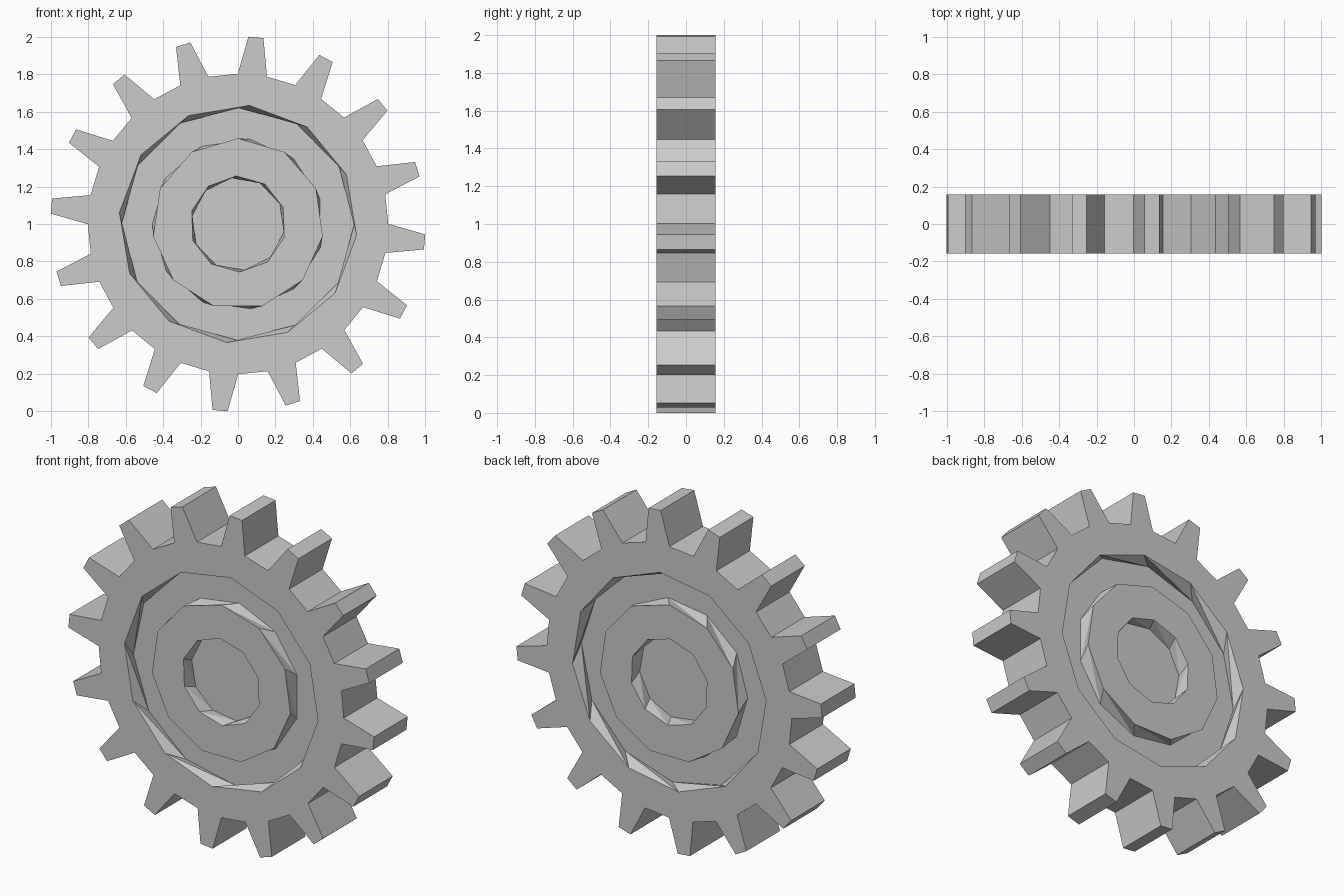
import bpy, bmesh
from math import sin, cos, radians

if "Cube" in bpy.data.objects:
    bpy.data.objects.remove(bpy.data.objects["Cube"])

TEETH, HALF, DEPTH = 16, 0.157, 0.08
bm = bmesh.new()


def polar(r, deg, y):
    a = radians(deg)
    return bm.verts.new((r * cos(a), y, 1 + r * sin(a)))


def loop_edges(verts):
    return [bm.edges.get((a, b)) or bm.edges.new((a, b))
            for a, b in zip(verts, verts[1:] + verts[:1])]


def ring(r, n, phase, y):
    return [polar(r, phase + 360 * i / n, y) for i in range(n)]


def wall(a, b, tri=False):
    n = len(a)
    for i in range(n):
        j = (i + 1) % n
        if tri:
            bm.faces.new((a[i], a[j], b[j]))
            bm.faces.new((a[i], b[j], b[i]))
        else:
            bm.faces.new((a[i], a[j], b[j], b[i]))


def fill(*loops):
    edges = [e for l in loops for e in loop_edges(l)]
    bmesh.ops.triangle_fill(bm, edges=edges, use_beauty=True)


def tooth_outline(y):
    out = []
    for i in range(TEETH):
        c = 84.5 + i * 360 / TEETH
        out += [polar(r, c + d, y) for r, d in
                ((0.803, -5.6), (1.003, -2.3), (1.003, 2.3), (0.803, 5.6))]
    return out


# Toothed rim
outlines = {s: tooth_outline(s * HALF) for s in (-1, 1)}
wall(outlines[-1], outlines[1])

# Both faces: ring groove, raised hub and shallow centre recess
for s, outline in outlines.items():
    top, low = s * HALF, s * (HALF - DEPTH)
    groove_top = ring(0.637, 12, 84.5, top)
    groove_low = ring(0.632, 12, 93, low)
    hub_low = ring(0.458, 11, 82, low)
    hub_top = ring(0.458, 11, 90, top)
    bore_top = ring(0.257, 10, 92, top)
    bore_low = ring(0.252, 10, 100, low)
    fill(outline, groove_top)
    wall(groove_top, groove_low, True)
    fill(groove_low, hub_low)
    wall(hub_low, hub_top, True)
    fill(hub_top, bore_top)
    wall(bore_top, bore_low, True)
    bm.faces.new(bore_low)

bmesh.ops.recalc_face_normals(bm, faces=bm.faces[:])
mesh = bpy.data.meshes.new("gear_wheel")
bm.to_mesh(mesh)
bm.free()
gear = bpy.data.objects.new("gear_wheel", mesh)
bpy.context.collection.objects.link(gear)
